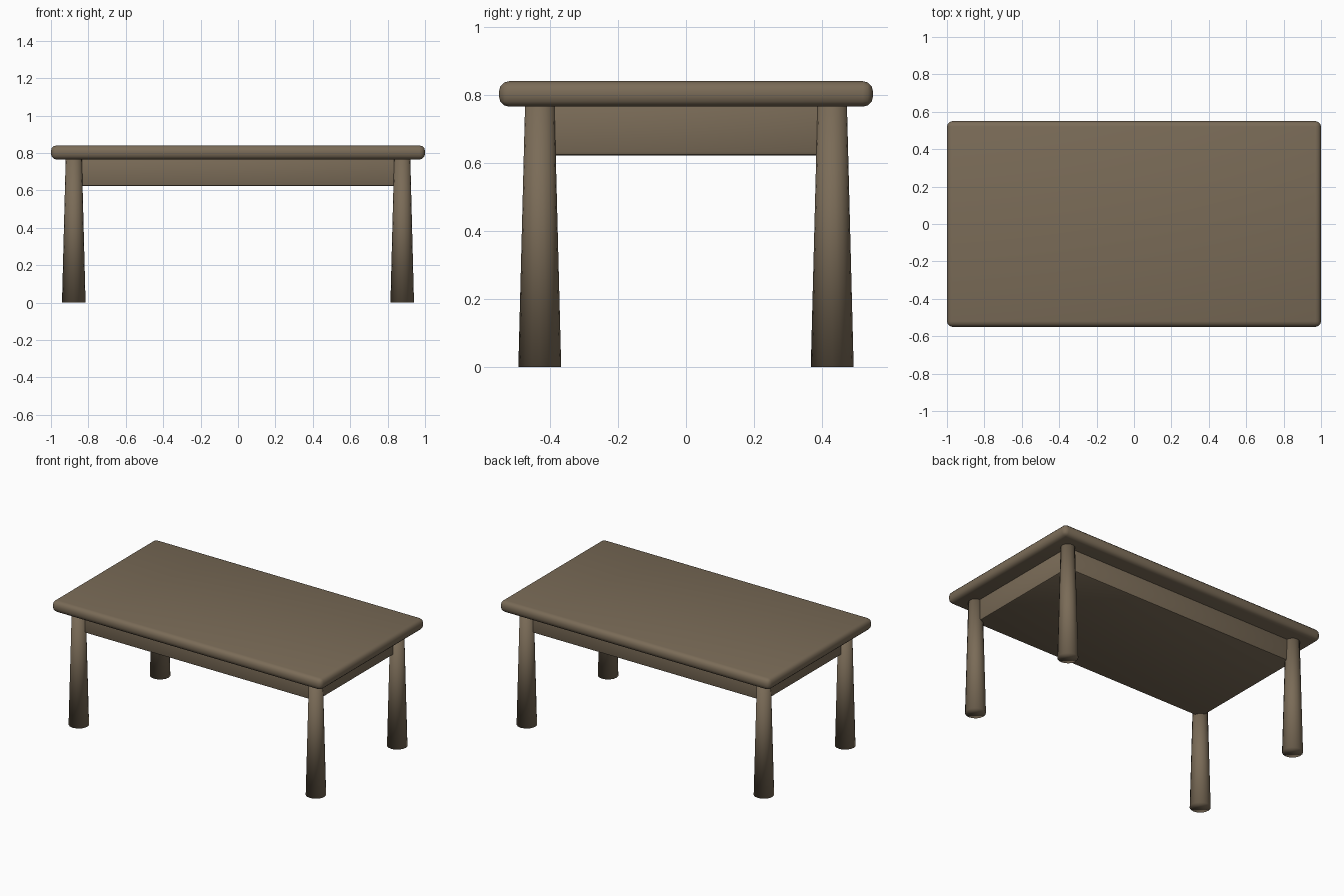
import bpy

if "Cube" in bpy.data.objects:
    bpy.data.objects.remove(bpy.data.objects["Cube"], do_unlink=True)

# Single wood colour
wood = bpy.data.materials.new("brown_wood")
wood.use_nodes = True
colour = (0.195, 0.148, 0.096, 1.0)
wood.diffuse_color = colour
wood.node_tree.nodes["Principled BSDF"].inputs["Base Color"].default_value = colour


def rounded_box(name, half_x, half_y, bottom, top, bevel, segments):
    bpy.ops.mesh.primitive_cube_add(size=2, location=(0, 0, (bottom + top) / 2))
    box = bpy.context.object
    box.name = name
    box.scale = (half_x, half_y, (top - bottom) / 2)
    bpy.ops.object.transform_apply(location=False, rotation=False, scale=True)
    mod = box.modifiers.new("rounded_edges", "BEVEL")
    mod.width = bevel
    mod.segments = segments
    bpy.ops.object.modifier_apply(modifier=mod.name)
    bpy.ops.object.shade_smooth_by_angle(angle=0.7)
    box.data.materials.append(wood)


def leg(name, x, y, height=0.78):
    # Tapered round leg, wider at the floor, softly shaded over its foot
    bpy.ops.mesh.primitive_cone_add(vertices=16, radius1=0.063, radius2=0.043,
                                    depth=height, location=(x, y, height / 2))
    obj = bpy.context.object
    obj.name = name
    bpy.ops.object.shade_smooth()
    obj.data.materials.append(wood)


# Table top and solid apron block
rounded_box("table_top", 1.0, 0.55, 0.765, 0.84, 0.03, 3)
rounded_box("apron", 0.88, 0.43, 0.622, 0.775, 0.01, 2)

# Four legs at the apron corners
for side, sx in (("left", 1), ("right", -1)):
    for end, sy in (("front", -1), ("back", 1)):
        leg(f"{end}_{side}_leg", sx * 0.878, sy * 0.43)
